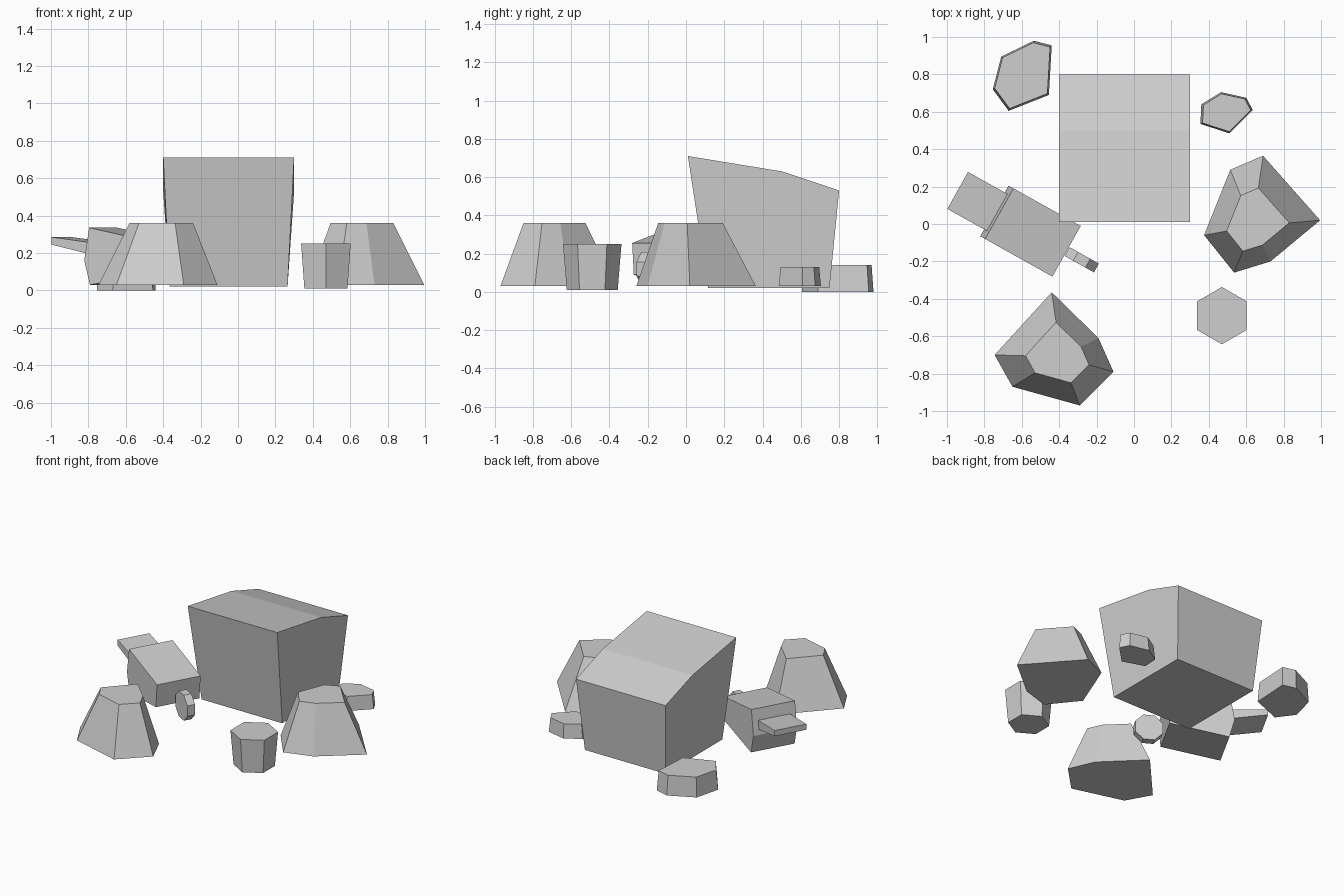
import bpy
import bmesh
import math
from mathutils import Vector

start = bpy.data.objects.get("Cube")
if start:
    bpy.data.objects.remove(start, do_unlink=True)

# One plain stone grey for everything
grey = bpy.data.materials.new("stone_grey")
grey.use_nodes = True
colour = (0.62, 0.62, 0.62, 1)
grey.diffuse_color = colour
for node in grey.node_tree.nodes:
    if node.type == "BSDF_PRINCIPLED":
        node.inputs["Base Color"].default_value = colour


def loft(name, ring_a, ring_b):
    """Solid between two matching rings, capped at both ends."""
    bm = bmesh.new()
    a = [bm.verts.new(p) for p in ring_a]
    b = [bm.verts.new(p) for p in ring_b]
    count = len(a)
    bm.faces.new(a)
    bm.faces.new(b)
    for i in range(count):
        j = (i + 1) % count
        bm.faces.new((a[i], a[j], b[j], b[i]))
    bmesh.ops.recalc_face_normals(bm, faces=bm.faces)
    mesh = bpy.data.meshes.new(name)
    bm.to_mesh(mesh)
    bm.free()
    mesh.materials.append(grey)
    obj = bpy.data.objects.new(name, mesh)
    bpy.context.collection.objects.link(obj)
    return obj


def rock(name, outline, centre, taper, bottom, top):
    """Faceted rock: the outline shrinks towards the centre at the top."""
    c = Vector(centre)
    low = [(x, y, bottom) for x, y in outline]
    high = [(*(c + (Vector(p) - c) * taper), top) for p in outline]
    return loft(name, low, high)


# Large block with a sloping top, narrower at its foot
side = [(0.01, 0.71), (0.5, 0.63), (0.8, 0.53), (0.75, 0.02), (0.115, 0.02)]


def block_ring(direction):
    return [(-0.05 + direction * (0.35 if z > 0.1 else 0.315), y, z) for y, z in side]


loft("large_block", block_ring(-1), block_ring(1))

# Tall tapered rocks
rock("front_rock",
     [(-0.44, -0.365), (-0.19, -0.61), (-0.11, -0.79),
      (-0.29, -0.97), (-0.65, -0.87), (-0.745, -0.7)],
     (-0.39, -0.71), 0.535, 0.03, 0.36)
rock("left_rock",
     [(0.69, 0.365), (0.995, 0.02), (0.73, -0.2),
      (0.535, -0.26), (0.375, -0.06), (0.515, 0.29)],
     (0.636, -0.01), 0.54, 0.03, 0.36)

# Low flat stones at the back
rock("back_right_stone",
     [(-0.71, 0.895), (-0.535, 0.98), (-0.44, 0.955),
      (-0.455, 0.69), (-0.67, 0.605), (-0.755, 0.72)],
     (-0.59, 0.81), 0.94, 0, 0.14)
rock("back_left_stone",
     [(0.36, 0.64), (0.465, 0.705), (0.6, 0.675),
      (0.635, 0.61), (0.51, 0.485), (0.355, 0.535)],
     (0.5, 0.595), 0.92, 0.03, 0.13)

# Six-sided stump, wider at the top
hexagon = [(0.47 + 0.133 * math.sin(i * math.pi / 3),
            -0.49 + 0.133 * math.cos(i * math.pi / 3)) for i in range(6)]
rock("hexagonal_stump", hexagon, (0.47, -0.49), 1.15, 0.01, 0.25)

# Turned group: profiles run along an axis and are extruded across it
origin = Vector((-0.55, -0.04, 0))
along = Vector((0.873, -0.488, 0))
across = Vector((0.488, 0.873, 0))


def turned_prism(name, profile, half_width):
    rings = [[origin + along * t + across * s * half_width + Vector((0, 0, z))
              for t, z in profile] for s in (-1, 1)]
    return loft(name, *rings)


turned_prism("tilted_box",
             [(-0.195, 0.335), (0.217, 0.255), (0.2, 0.09),
              (-0.19, 0.03), (-0.225, 0.16)], 0.155)
turned_prism("tail_plate",
             [(-0.45, 0.285), (-0.2, 0.255), (-0.2, 0.19), (-0.45, 0.245)], 0.113)
octagon = [(0.31 + 0.097 * math.cos((i + 0.5) * math.pi / 4),
            0.12 + 0.097 * math.sin((i + 0.5) * math.pi / 4)) for i in range(8)]
turned_prism("octagonal_disc", octagon, 0.027)
